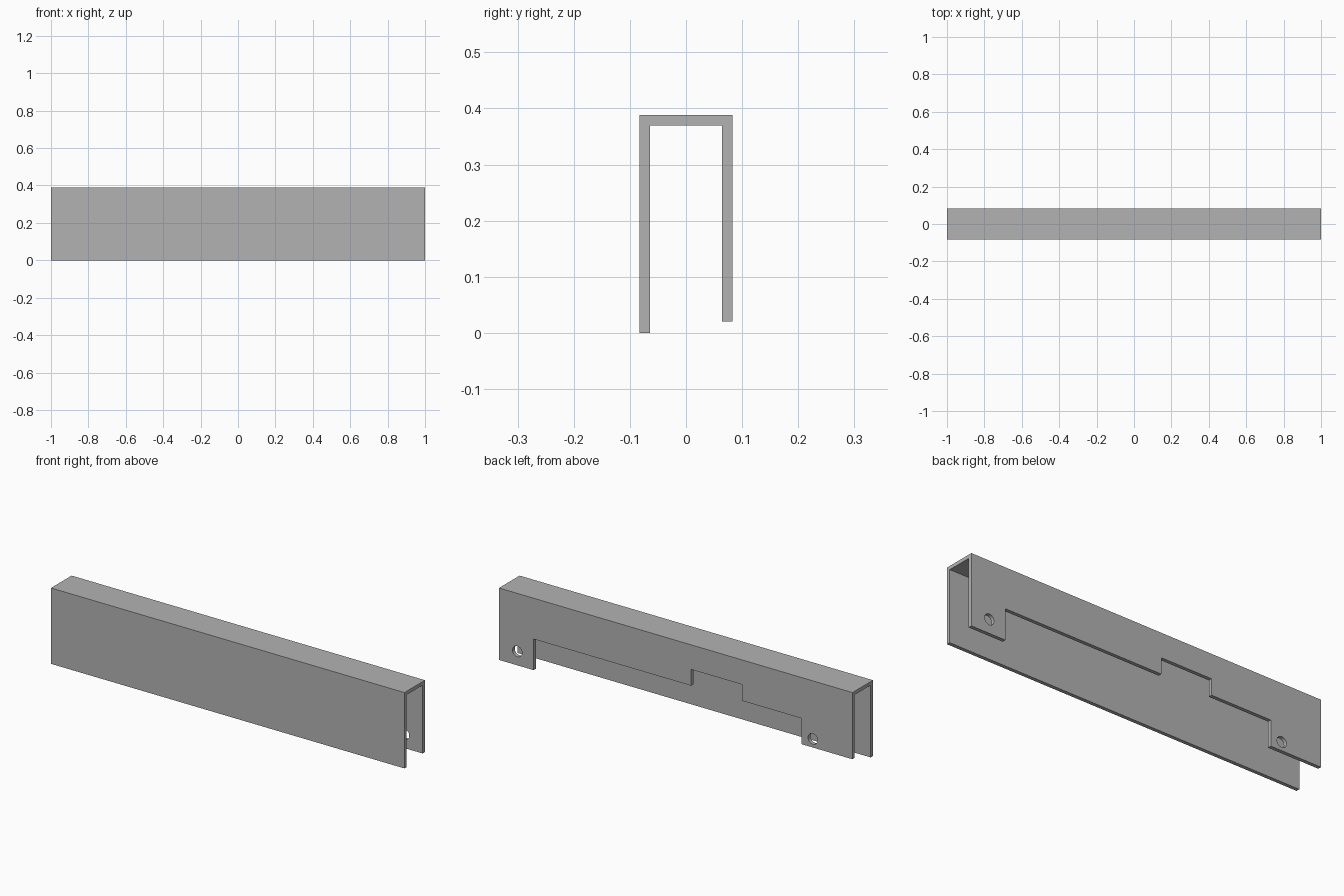
import bpy
import bmesh
import math
from mathutils import Vector

cube = bpy.data.objects.get("Cube")
if cube:
    bpy.data.objects.remove(cube, do_unlink=True)

HALF_LENGTH, HALF_WIDTH, HEIGHT, WALL = 1.0, 0.083, 0.388, 0.0185

grey = bpy.data.materials.new("plain grey")
grey.use_nodes = True
colour = (0.45, 0.45, 0.45, 1)
grey.diffuse_color = colour
grey.node_tree.nodes["Principled BSDF"].inputs["Base Color"].default_value = colour


def prism(name, outline, offset):
    """Extrude a closed outline of 3D points along the offset."""
    bm = bmesh.new()
    face = bm.faces.new([bm.verts.new(p) for p in outline])
    result = bmesh.ops.extrude_face_region(bm, geom=[face], use_keep_orig=True)
    moved = [g for g in result["geom"] if isinstance(g, bmesh.types.BMVert)]
    bmesh.ops.translate(bm, verts=moved, vec=Vector(offset))
    bmesh.ops.recalc_face_normals(bm, faces=bm.faces)
    mesh = bpy.data.meshes.new(name)
    bm.to_mesh(mesh)
    bm.free()
    obj = bpy.data.objects.new(name, mesh)
    bpy.context.collection.objects.link(obj)
    mesh.materials.append(grey)
    return obj


def cut(target, cutter):
    cutter.hide_render = True
    mod = target.modifiers.new("cut", "BOOLEAN")
    mod.operation = "DIFFERENCE"
    mod.solver = "EXACT"
    mod.object = cutter
    bpy.context.view_layer.objects.active = target
    bpy.ops.object.modifier_apply(modifier=mod.name)
    bpy.data.objects.remove(cutter, do_unlink=True)


# Channel: upside-down U section along the length
inner = HALF_WIDTH - WALL
section = [(-HALF_WIDTH, 0), (-HALF_WIDTH, HEIGHT), (HALF_WIDTH, HEIGHT), (HALF_WIDTH, 0),
           (inner, 0), (inner, HEIGHT - WALL), (-inner, HEIGHT - WALL), (-inner, 0)]
channel = prism("channel_cover", [(-HALF_LENGTH, y, z) for y, z in section],
                (2 * HALF_LENGTH, 0, 0))

# Stepped cut-out along the lower edge of the back wall: (x where it starts, edge height)
steps = [(1.1, 0.02), (0.805, 0.179), (-0.087, 0.262),
         (-0.374, 0.179), (-0.713, 0.047), (-1.1, None)]
edge = [(steps[0][0], -0.1)]
for (x0, z), (x1, _) in zip(steps, steps[1:]):
    edge += [(x0, z), (x1, z)]
edge.append((steps[-1][0], -0.1))
cut(channel, prism("edge_cutter", [(x, 0, z) for x, z in edge], (0, 0.2, 0)))

# Round fixing holes in the two feet of the back wall
SIDES, RADIUS = 32, 0.027
for x in (0.897, -0.776):
    ring = [(x + RADIUS * math.cos(math.tau * i / SIDES), 0,
             0.091 + RADIUS * math.sin(math.tau * i / SIDES)) for i in range(SIDES)]
    cut(channel, prism("hole_cutter", ring, (0, 0.2, 0)))

# Smooth hole walls, crisp folded edges
bpy.ops.object.select_all(action="DESELECT")
channel.select_set(True)
bpy.context.view_layer.objects.active = channel
bpy.ops.object.shade_smooth_by_angle(angle=math.radians(30))
